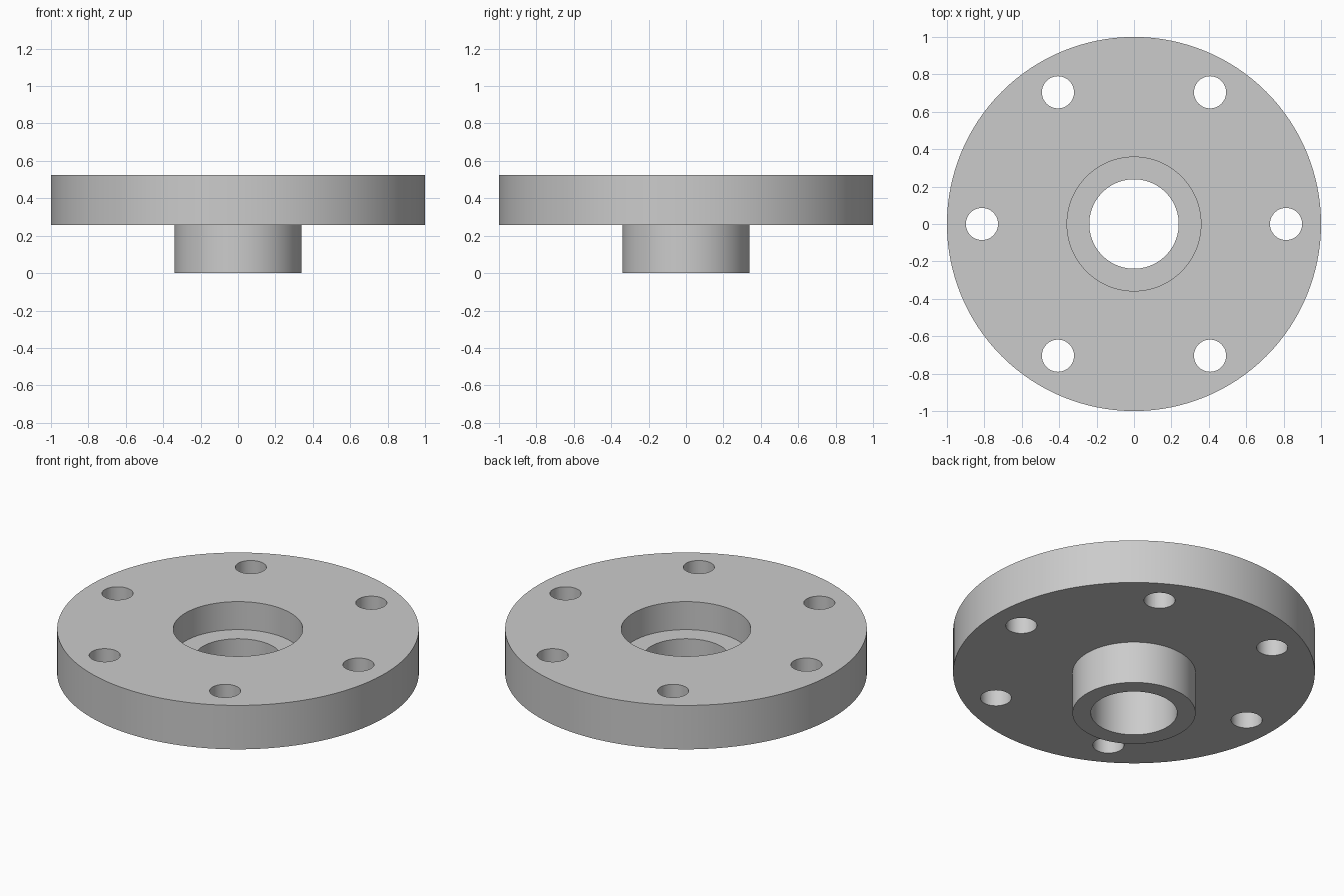
import bpy
import bmesh
from math import cos, sin, pi, radians

cube = bpy.data.objects.get("Cube")
if cube:
    bpy.data.objects.remove(cube, do_unlink=True)

# Main sizes
FLANGE_R, HUB_R, BORE_R, RECESS_R = 1.0, 0.34, 0.239, 0.358
TOP, FLANGE_Z, RECESS_Z = 0.525, 0.257, 0.354
BOLT_R, BOLT_CIRCLE, BOLTS = 0.086, 0.813, 6
SEGMENTS = 128

steel = bpy.data.materials.new("plain grey steel")
steel.use_nodes = True
grey = (0.6, 0.6, 0.6, 1)
steel.diffuse_color = grey
steel.node_tree.nodes["Principled BSDF"].inputs["Base Color"].default_value = grey


def make_object(name, bm):
    bmesh.ops.recalc_face_normals(bm, faces=bm.faces)
    mesh = bpy.data.meshes.new(name)
    bm.to_mesh(mesh)
    bm.free()
    mesh.materials.append(steel)
    obj = bpy.data.objects.new(name, mesh)
    bpy.context.collection.objects.link(obj)
    return obj


def lathe(name, profile):
    """Turn a closed (radius, height) profile around the z axis."""
    bm = bmesh.new()
    rings = []
    for i in range(SEGMENTS):
        a = 2 * pi * i / SEGMENTS
        rings.append([bm.verts.new((r * cos(a), r * sin(a), z)) for r, z in profile])
    n = len(profile)
    for i, ring in enumerate(rings):
        after = rings[(i + 1) % SEGMENTS]
        for j in range(n):
            k = (j + 1) % n
            bm.faces.new((ring[j], after[j], after[k], ring[k]))
    return make_object(name, bm)


# Flange disc with hub below, through bore and wide recess on top
flange = lathe("hub_flange", [
    (BORE_R, 0), (HUB_R, 0), (HUB_R, FLANGE_Z), (FLANGE_R, FLANGE_Z),
    (FLANGE_R, TOP), (RECESS_R, TOP), (RECESS_R, RECESS_Z), (BORE_R, RECESS_Z),
])

# Ring of bolt hole cutters
bm = bmesh.new()
for i in range(BOLTS):
    a = 2 * pi * i / BOLTS
    drill = bmesh.ops.create_cone(bm, cap_ends=True, segments=48,
                                  radius1=BOLT_R, radius2=BOLT_R, depth=1)
    bmesh.ops.translate(bm, verts=drill["verts"],
                        vec=(BOLT_CIRCLE * cos(a), BOLT_CIRCLE * sin(a), TOP / 2))
cutter = make_object("bolt_hole_cutter", bm)

# Drill the holes and drop the cutter
cut = flange.modifiers.new("bolt_holes", 'BOOLEAN')
cut.operation = 'DIFFERENCE'
cut.solver = 'EXACT'
cut.object = cutter
bpy.context.view_layer.objects.active = flange
flange.select_set(True)
bpy.ops.object.modifier_apply(modifier=cut.name)
bpy.data.objects.remove(cutter, do_unlink=True)

# Smooth round walls, crisp rims
bpy.ops.object.shade_smooth_by_angle(angle=radians(30))
